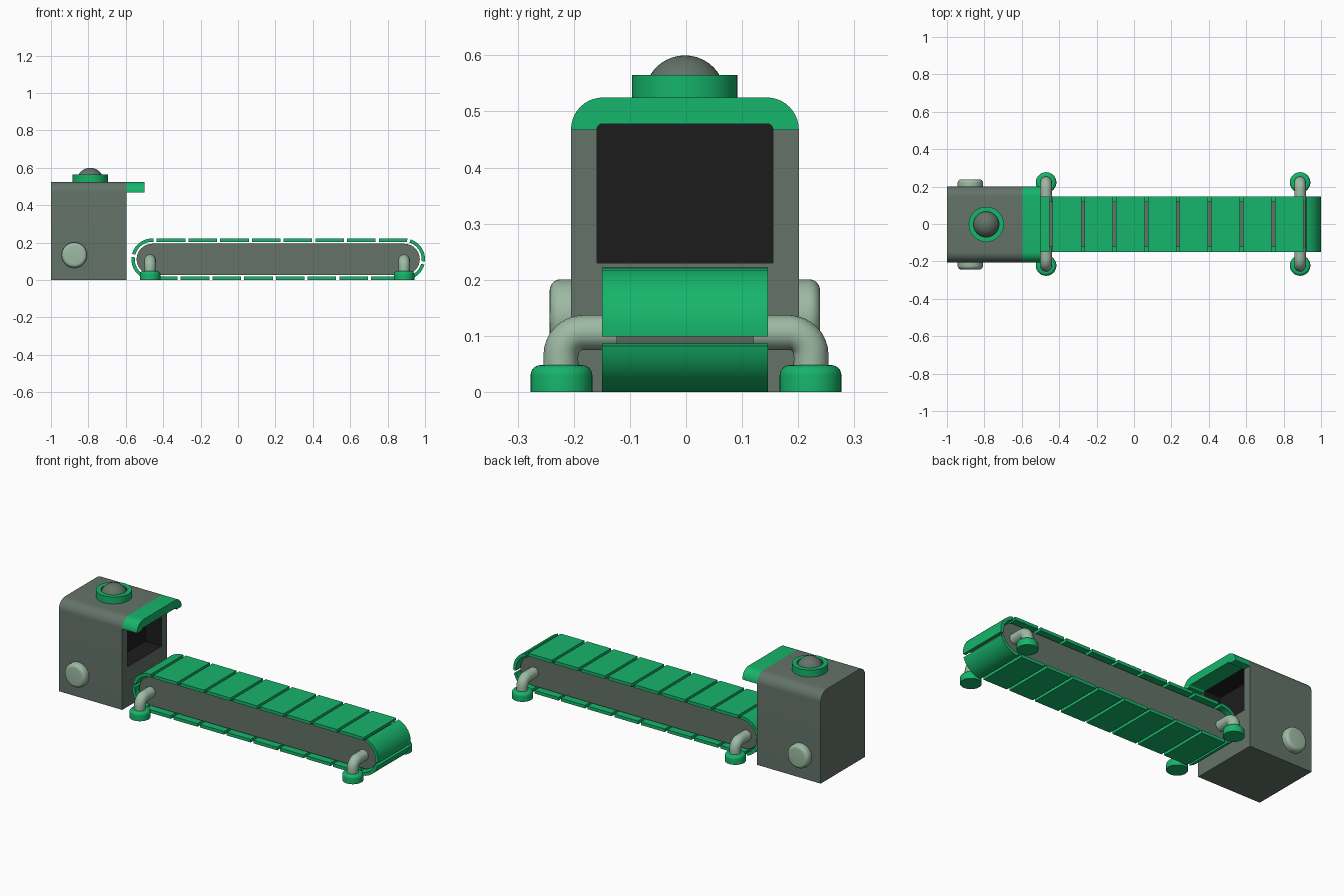
import bpy, bmesh, math
from math import pi, sin, cos

if "Cube" in bpy.data.objects:
    bpy.data.objects.remove(bpy.data.objects["Cube"])

YC = -0.002


def material(name, rgb):
    m = bpy.data.materials.new(name)
    m.diffuse_color = (*rgb, 1)
    m.use_nodes = True
    m.node_tree.nodes["Principled BSDF"].inputs["Base Color"].default_value = m.diffuse_color
    return m


BODY = material("grey_green", (0.125, 0.17, 0.14))
GREEN = material("green", (0.008, 0.46, 0.145))
SAGE = material("sage", (0.34, 0.49, 0.37))
DARK = material("dark", (0.012, 0.012, 0.012))


def finish(ob, angle=35):
    bpy.ops.object.select_all(action='DESELECT')
    ob.select_set(True)
    bpy.context.view_layer.objects.active = ob
    bpy.ops.object.shade_smooth_by_angle(angle=math.radians(angle))
    return ob


def prisms(name, outlines, axis, a, b, mat):
    """Extrude 2D outlines (second coordinate is z) along x or y from a to b."""
    bm = bmesh.new()
    for pts in outlines:
        co = [(a, p, q) if axis == 'x' else (p, a, q) for p, q in pts]
        f = bm.faces.new([bm.verts.new(c) for c in co])
        new = bmesh.ops.extrude_face_region(bm, geom=[f])['geom']
        d = (b - a, 0, 0) if axis == 'x' else (0, b - a, 0)
        bmesh.ops.translate(bm, vec=d, verts=[v for v in new if isinstance(v, bmesh.types.BMVert)])
    bmesh.ops.recalc_face_normals(bm, faces=bm.faces)
    me = bpy.data.meshes.new(name)
    bm.to_mesh(me)
    bm.free()
    me.materials.append(mat)
    ob = bpy.data.objects.new(name, me)
    bpy.context.collection.objects.link(ob)
    return ob


def lathe(name, profile, loc, mat, rot=(0, 0, 0), n=40, closed=False):
    """Revolve (radius, height) points about z."""
    bm = bmesh.new()
    vs = [bm.verts.new((r, 0, z)) for r, z in profile]
    pairs = list(zip(vs, vs[1:])) + ([(vs[-1], vs[0])] if closed else [])
    edges = [bm.edges.new(p) for p in pairs]
    bmesh.ops.spin(bm, geom=vs + edges, cent=(0, 0, 0), axis=(0, 0, 1), angle=2 * pi, steps=n)
    bmesh.ops.remove_doubles(bm, verts=bm.verts, dist=1e-5)
    bmesh.ops.recalc_face_normals(bm, faces=bm.faces)
    me = bpy.data.meshes.new(name)
    bm.to_mesh(me)
    bm.free()
    me.materials.append(mat)
    ob = bpy.data.objects.new(name, me)
    ob.location, ob.rotation_euler = loc, rot
    bpy.context.collection.objects.link(ob)
    return finish(ob)


def arch(half, bottom, top, r, n=10):
    """Outline of an upright shape with rounded top corners."""
    pts = [(YC + half, bottom)]
    for side in (0, 1):
        for i in range(n + 1):
            t = pi / 2 * (i / n + side)
            cy = (half - r) * (1 - 2 * side)
            pts.append((YC + cy + r * cos(t), top - r + r * sin(t)))
    return pts + [(YC - half, bottom)]


# Scanner cabinet with a dark recessed opening
cabinet = prisms("cabinet", [arch(0.203, 0, 0.525, 0.057)], 'x', -1.0, -0.595, BODY)
cabinet.data.materials.append(DARK)
cutter = prisms("opening_cutter", [arch(0.157, 0.23, 0.478, 0.012, 4)], 'x', -0.70, -0.5, BODY)
cutter.data.materials.append(DARK)
for p in cutter.data.polygons:
    p.material_index = 1
cutter.hide_render = True
cut = cabinet.modifiers.new("opening", 'BOOLEAN')
cut.operation, cut.solver, cut.object = 'DIFFERENCE', 'EXACT', cutter
bpy.context.view_layer.objects.active = cabinet
bpy.ops.object.modifier_apply(modifier=cut.name)
bpy.data.objects.remove(cutter)
finish(cabinet)

# Hood over the opening
hood = arch(0.203, 0.467, 0.525, 0.057) + arch(0.157, 0.467, 0.478, 0.01)[::-1]
finish(prisms("hood", [hood], 'x', -0.595, -0.5, GREEN))

# Warning lamp: collar and dome
lathe("lamp_collar", [(0.094, 0.52), (0.094, 0.565), (0.068, 0.565), (0.068, 0.52)],
      (-0.79, YC, 0), GREEN, closed=True)
lathe("lamp_dome", [(0.072 * cos(i * pi / 20), 0.528 + 0.072 * sin(i * pi / 20)) for i in range(11)],
      (-0.79, YC, 0), BODY)

# Round side knobs
knob = [(0, 0), (0.068, 0)]
knob += [(0.048 + 0.02 * cos(i * pi / 12), 0.03 + 0.02 * sin(i * pi / 12)) for i in range(7)] + [(0, 0.05)]
for side, label in ((-1, "front"), (1, "back")):
    lathe(label + "_knob", knob, (-0.875, YC + side * 0.191, 0.133), SAGE, (-side * pi / 2, 0, 0))

# Conveyor belt path: stadium measured along its outer length
R, X0, X1 = 0.111, -0.459, 0.889
L, ARC = X1 - X0, pi * R
TOTAL = 2 * (L + ARC)


def belt_point(s, r):
    s %= TOTAL
    if s < L:
        return X0 + s, R + r
    if s < L + ARC:
        t = (s - L) / R
        return X1 + r * sin(t), R + r * cos(t)
    if s < 2 * L + ARC:
        return X1 - (s - L - ARC), R - r
    t = (s - 2 * L - ARC) / R
    return X0 - r * sin(t), R - r * cos(t)


# Belt slats, twenty around the loop
pitch, gap, slats = TOTAL / 20, 0.017, []
for k in range(20):
    start = 0.016 + k * pitch + gap / 2
    ss = [start + (pitch - gap) * i / 12 for i in range(13)]
    slats.append([belt_point(s, R) for s in ss] + [belt_point(s, R - 0.018) for s in reversed(ss)])
finish(prisms("belt_slats", slats, 'y', YC - 0.148, YC + 0.148, GREEN), 30)

# Conveyor core
core = [(cx + 0.083 * cos(t0 + i * pi / 20), R + 0.083 * sin(t0 + i * pi / 20))
        for cx, t0 in ((X1, -pi / 2), (X0, pi / 2)) for i in range(21)]
finish(prisms("conveyor_core", [core], 'y', YC - 0.122, YC + 0.122, BODY))

# Bent pipe legs with round feet
foot = [(0, 0), (0.055, 0), (0.055, 0.03)]
foot += [(0.037 + 0.018 * cos(i * pi / 12), 0.03 + 0.018 * sin(i * pi / 12)) for i in range(7)] + [(0, 0.048)]
for x, label in ((-0.47, "inner"), (0.888, "outer")):
    half = [(0.223, 0.02)] + [(0.183 + 0.04 * cos(i * pi / 16), 0.066 + 0.04 * sin(i * pi / 16))
                              for i in range(9)]
    path = half + [(-y, z) for y, z in reversed(half)]
    cu = bpy.data.curves.new(label + "_leg_pipe", 'CURVE')
    cu.dimensions, cu.bevel_depth, cu.bevel_resolution = '3D', 0.031, 6
    sp = cu.splines.new('POLY')
    sp.points.add(len(path) - 1)
    for p, (y, z) in zip(sp.points, path):
        p.co = (x, y, z, 1)
    cu.materials.append(SAGE)
    bpy.context.collection.objects.link(bpy.data.objects.new(label + "_leg_pipe", cu))
    for side, end in ((-1, "front"), (1, "back")):
        lathe(f"{label}_{end}_foot", foot, (x, side * 0.222, 0), GREEN)
